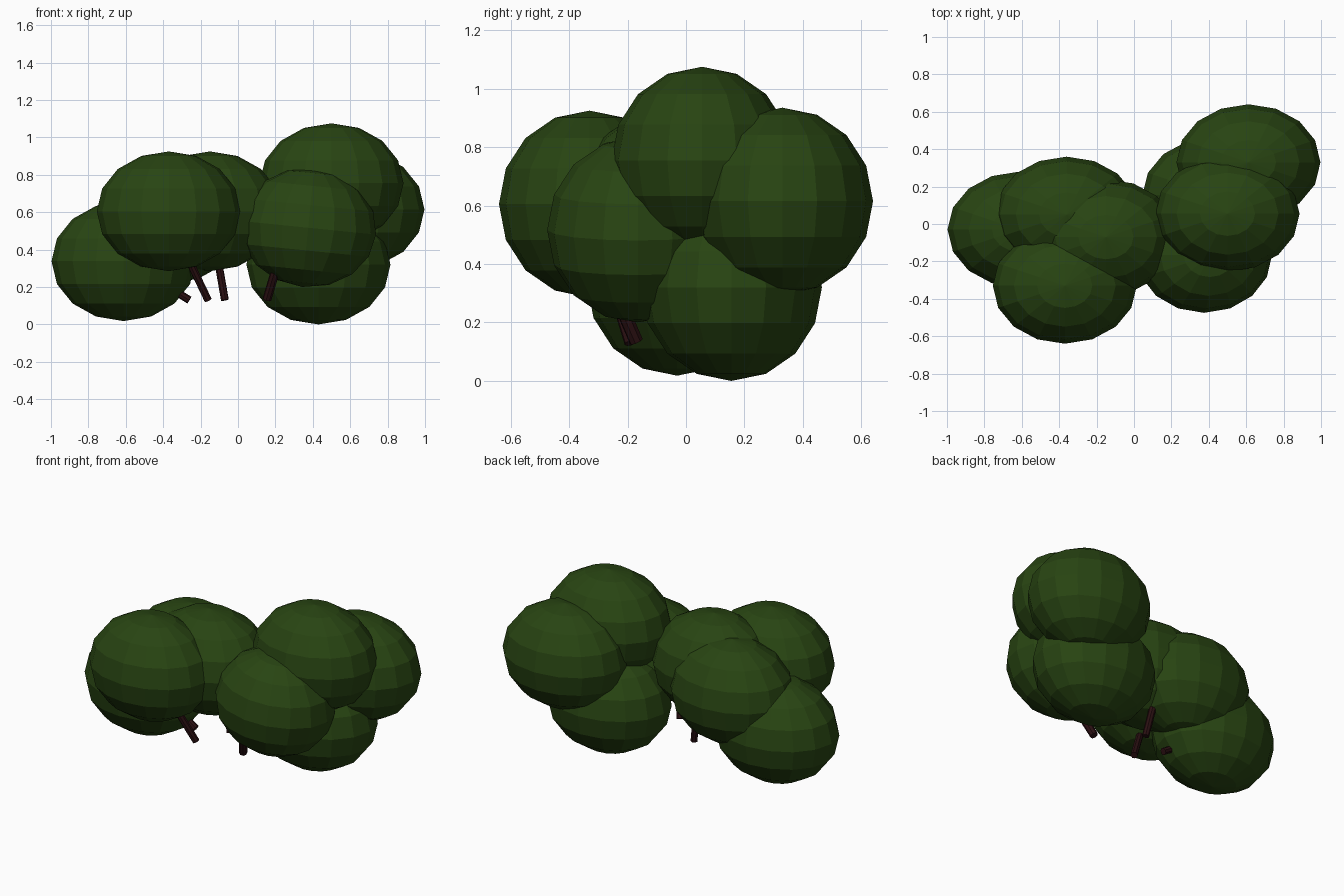
import bpy
from mathutils import Vector

if "Cube" in bpy.data.objects:
    bpy.data.objects.remove(bpy.data.objects["Cube"])


def material(name, rgb):
    m = bpy.data.materials.new(name)
    m.diffuse_color = (*rgb, 1)
    m.use_nodes = True
    m.node_tree.nodes["Principled BSDF"].inputs["Base Color"].default_value = m.diffuse_color
    return m


LEAF = material("dark_leaf_green", (0.021, 0.058, 0.006))
BARK = material("dark_bark_brown", (0.024, 0.005, 0.006))


def foliage(name, center, size=(0.385, 0.31, 0.32), tilt=0):
    # flat-faced ellipsoid clump of leaves
    bpy.ops.mesh.primitive_uv_sphere_add(segments=16, ring_count=8, radius=1,
                                         location=center, rotation=(0, tilt, 0))
    ob = bpy.context.object
    ob.name = name
    ob.scale = size
    ob.data.materials.append(LEAF)


def branch(name, low, high, radius=0.021):
    # stick from its open lower end up into a clump
    a, b = Vector(low), Vector(high)
    d = b - a
    bpy.ops.mesh.primitive_cylinder_add(vertices=8, radius=radius, depth=d.length,
                                        location=(a + b) / 2)
    ob = bpy.context.object
    ob.name = name
    ob.rotation_euler = d.to_track_quat('Z', 'Y').to_euler()
    ob.data.materials.append(BARK)


# leaf clumps
foliage("foliage_front_left", (-0.37, -0.33, 0.605))
foliage("foliage_far_left", (-0.612, -0.03, 0.338))
foliage("foliage_back_left", (-0.36, 0.05, 0.54))
foliage("foliage_middle", (-0.15, -0.07, 0.605))
foliage("foliage_front_right", (0.375, -0.165, 0.517), (0.365, 0.31, 0.318), 0.1)
foliage("foliage_low_right", (0.43, 0.155, 0.32))
foliage("foliage_top_right", (0.50, 0.055, 0.755))
foliage("foliage_back_right", (0.612, 0.33, 0.615))

# branches below the clumps
branch("branch_front_left", (-0.16, -0.19, 0.13), (-0.27, -0.26, 0.36))
branch("branch_middle", (-0.07, 0.02, 0.13), (-0.11, 0.05, 0.36))
branch("branch_far_left", (-0.26, -0.05, 0.13), (-0.42, -0.04, 0.23))
branch("branch_right", (0.155, -0.17, 0.135), (0.21, -0.25, 0.32), 0.024)
